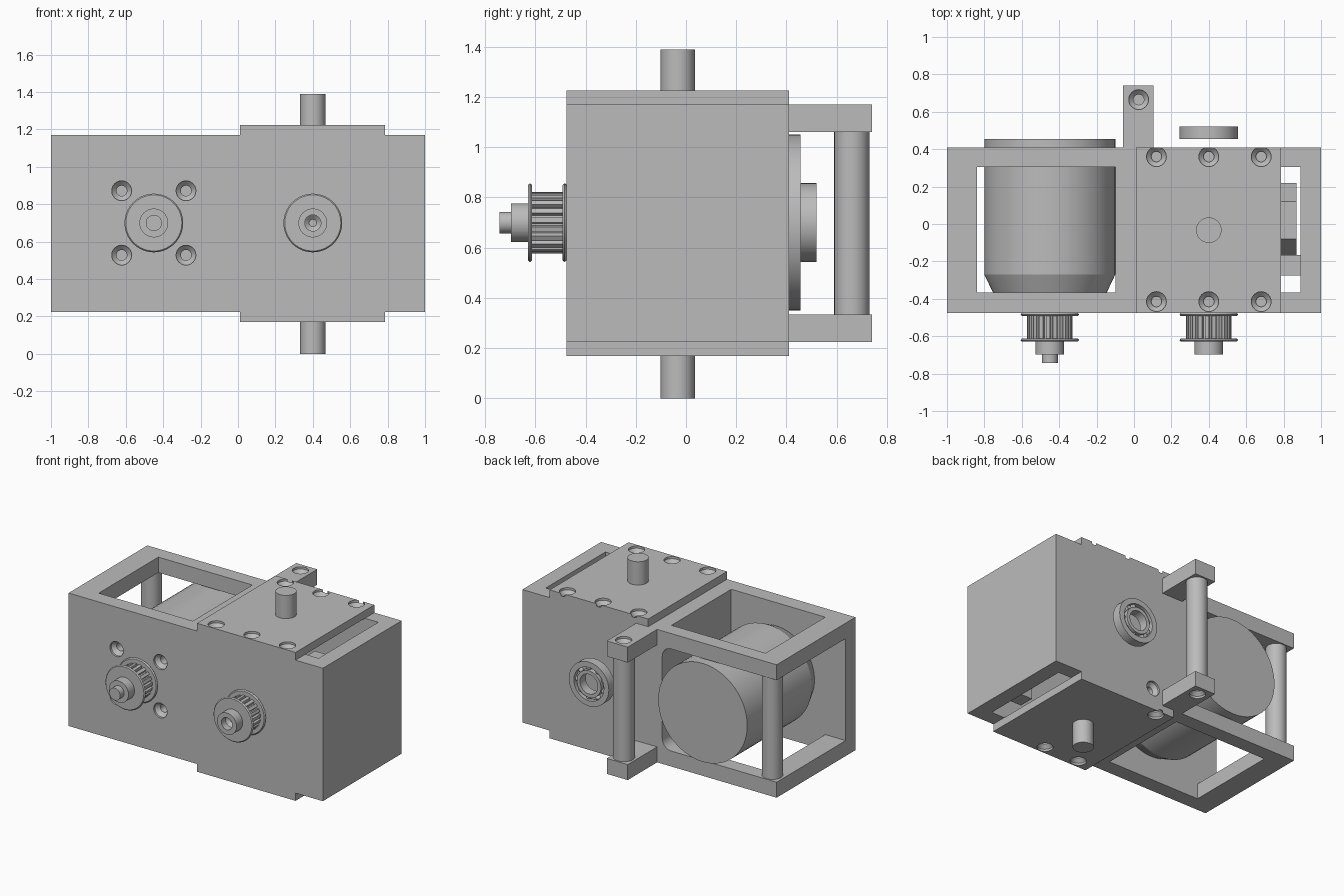
import bpy, bmesh, math
from mathutils import Vector

if "Cube" in bpy.data.objects:
    bpy.data.objects.remove(bpy.data.objects["Cube"])

grey = bpy.data.materials.new("plain_grey")
grey.use_nodes = True
grey.diffuse_color = (0.5, 0.5, 0.5, 1)
grey.node_tree.nodes["Principled BSDF"].inputs["Base Color"].default_value = (0.5, 0.5, 0.5, 1)

UP, DOWN = Vector((0, 0, 1)), Vector((0, 0, -1))
FRONT, BACK, LEFT = Vector((0, -1, 0)), Vector((0, 1, 0)), Vector((1, 0, 0))
MOTOR_X, DRIVE_X, AXIS_Z, SHAFT_Y = -0.45, 0.4, 0.7, -0.033


def finish(name, bm):
    bmesh.ops.recalc_face_normals(bm, faces=bm.faces[:])
    mesh = bpy.data.meshes.new(name)
    bm.to_mesh(mesh)
    bm.free()
    mesh.materials.append(grey)
    ob = bpy.data.objects.new(name, mesh)
    bpy.context.scene.collection.objects.link(ob)
    return ob


def box(name, xs, ys, zs):
    bm = bmesh.new()
    bmesh.ops.create_cube(bm, size=1)
    for v in bm.verts:
        v.co = [lo + (c + 0.5) * (hi - lo) for c, (lo, hi) in zip(v.co, (xs, ys, zs))]
    return finish(name, bm)


def lathe(name, profile, loc, axis=UP, steps=40):
    """Spin a closed (radius, height) outline about the axis through loc."""
    bm = bmesh.new()
    verts = [bm.verts.new((r, 0, h)) for r, h in profile]
    edges = [bm.edges.new((a, b)) for a, b in zip(verts, verts[1:] + verts[:1])]
    bmesh.ops.spin(bm, geom=verts + edges, cent=(0, 0, 0), axis=(0, 0, 1),
                   angle=math.tau, steps=steps)
    bmesh.ops.remove_doubles(bm, verts=bm.verts[:], dist=1e-5)
    bmesh.ops.dissolve_degenerate(bm, dist=1e-6, edges=bm.edges[:])
    axis_faces = [f for f in bm.faces if f.calc_area() < 1e-9]
    bmesh.ops.delete(bm, geom=axis_faces, context='FACES')
    rot = axis.to_track_quat('Z', 'Y').to_matrix()
    for v in bm.verts:
        v.co = rot @ v.co + Vector(loc)
    return finish(name, bm)


def rod(name, r, h0, h1, loc, axis=UP, steps=40):
    return lathe(name, [(0, h0), (r, h0), (r, h1), (0, h1)], loc, axis, steps)


def cut(target, cutter):
    mod = target.modifiers.new("cut", 'BOOLEAN')
    mod.operation, mod.solver, mod.object = 'DIFFERENCE', 'EXACT', cutter
    bpy.context.view_layer.objects.active = target
    bpy.ops.object.modifier_apply(modifier=mod.name)
    bpy.data.objects.remove(cutter)


def screw_hole(target, loc, axis, depth=0.1):
    """Countersunk hole going into the face that looks along axis."""
    cut(target, lathe("cutter", [(0, 0.02), (0.053, 0.02), (0.053, -0.015), (0.028, -0.04),
                                 (0.028, -depth), (0, -depth)], loc, axis, 24))


# Main frame with an open motor bay and an enclosed gear bay
frame = box("main_frame", (-1, 1), (-0.475, 0.41), (0.225, 1.17))
bay = box("cutter", (-1.2, -0.1), (-0.365, 0.6), (0.335, 1.06))
bm = bmesh.new()
bm.from_mesh(bay.data)
corners = [e for e in bm.edges if all(v.co.x > -0.5 for v in e.verts)
           and abs(e.verts[0].co.y - e.verts[1].co.y) > 0.5]
bmesh.ops.bevel(bm, geom=corners, offset=0.07, segments=6, profile=0.5, affect='EDGES')
bm.to_mesh(bay.data)
bm.free()
cut(frame, bay)
cut(frame, box("cutter", (-0.84, -0.1), (-0.365, 0.305), (0.1, 1.3)))
cut(frame, box("cutter", (0.12, 0.89), (-0.365, 0.305), (0.1, 1.3)))
for sx in (-0.172, 0.172):
    for sz in (-0.172, 0.172):
        screw_hole(frame, (MOTOR_X + sx, -0.475, AXIS_Z + sz), FRONT)
for i in range(6):
    a = math.tau * i / 6
    screw_hole(frame, (DRIVE_X + 0.435 * math.cos(a), 0.41, AXIS_Z + 0.435 * math.sin(a)), BACK, 0.09)

# Cover plates, spacer lugs and output shafts above and below
for side, axis, z_in, z_out, z_lug in (("top", UP, 1.17, 1.225, 1.06), ("bottom", DOWN, 0.225, 0.17, 0.335)):
    plate = box(side + "_cover_plate", (0.01, 0.785), (-0.475, 0.41), sorted((z_in, z_out)))
    for x in (0.12, 0.4, 0.68):
        for y in (-0.415, 0.36):
            screw_hole(plate, (x, y, z_out), axis)
    lug = box(side + "_spacer_lug", (-0.06, 0.105), (0.41, 0.74), sorted((z_in, z_lug)))
    screw_hole(lug, (0.025, 0.665, z_in), axis, 0.09)
rod("output_shaft", 0.068, 0, 1.39, (DRIVE_X, SHAFT_Y, 0))

# Round spacer posts
rod("rear_spacer_post", 0.07, 0.335, 1.06, (0.025, 0.66, 0))
rod("corner_post", 0.068, 0.335, 1.06, (-0.915, 0.335, 0))

# Motor
lathe("motor_body", [(0, 0.455), (0.35, 0.455), (0.35, -0.27), (0.305, -0.365), (0, -0.365)],
      (MOTOR_X, 0, AXIS_Z), BACK, 64)

# Inner gear carrier and its support web
rod("gear_carrier", 0.2, -0.33, 0.47, (DRIVE_X, 0.02, AXIS_Z), LEFT, 6)
box("inner_web", (0.72, 0.89), (-0.275, -0.165), (0.3, 1.1))


def pulley(name, x):
    """Toothed belt pulley with two flanges and a bored hub."""
    at = (x, 0, AXIS_Z)
    for i, h in enumerate((0.475, 0.613)):
        lathe(f"{name}_flange_{i + 1}", [(0, h), (0.15, h), (0.157, h + 0.008),
                                         (0.15, h + 0.016), (0, h + 0.016)], at, FRONT)
    bm = bmesh.new()
    teeth, ring = 20, []
    for i in range(teeth):
        for offset, r in ((0, 0.122), (0.55, 0.122), (0.65, 0.102), (0.9, 0.102)):
            a = math.tau * (i + offset) / teeth
            ring.append(bm.verts.new((x + r * math.cos(a), -0.49, AXIS_Z + r * math.sin(a))))
    face = bm.faces.new(ring)
    new = bmesh.ops.extrude_face_region(bm, geom=[face])["geom"]
    bmesh.ops.translate(bm, vec=(0, -0.125, 0),
                        verts=[g for g in new if isinstance(g, bmesh.types.BMVert)])
    finish(name + "_teeth", bm)
    hub = lathe(name + "_hub", [(0, 0.62), (0.077, 0.62), (0.077, 0.697), (0.043, 0.697),
                                (0.043, 0.65), (0.02, 0.63), (0, 0.63)], at, FRONT)
    cut(hub, rod("cutter", 0.022, 0.055, 0.1, (x, -0.66, AXIS_Z), -LEFT, 16))


pulley("motor_pulley", MOTOR_X)
pulley("drive_pulley", DRIVE_X)
rod("motor_shaft", 0.043, 0.36, 0.742, (MOTOR_X, 0, AXIS_Z), FRONT)

# Rear ball bearing
for name, r0, r1 in (("outer", 0.118, 0.157), ("inner", 0.07, 0.095)):
    lathe(f"bearing_{name}_race", [(r0, 0.455), (r1, 0.455), (r1, 0.52), (r0, 0.52)],
          (DRIVE_X, 0, AXIS_Z), BACK)
lathe("bearing_cage", [(0.09, 0.47), (0.122, 0.47), (0.122, 0.488), (0.09, 0.488)],
      (DRIVE_X, 0, AXIS_Z), BACK)
bm = bmesh.new()
for i in range(9):
    a = math.tau * i / 9
    ball = bmesh.ops.create_icosphere(bm, subdivisions=2, radius=0.02)["verts"]
    bmesh.ops.translate(bm, verts=ball, vec=(DRIVE_X + 0.1065 * math.cos(a), 0.488,
                                             AXIS_Z + 0.1065 * math.sin(a)))
finish("bearing_balls", bm)

# Smooth the round surfaces, keeping hard edges
for ob in bpy.context.scene.objects:
    if ob.type == 'MESH':
        bpy.ops.object.select_all(action='DESELECT')
        ob.select_set(True)
        bpy.context.view_layer.objects.active = ob
        bpy.ops.object.shade_smooth_by_angle(angle=math.radians(25))
